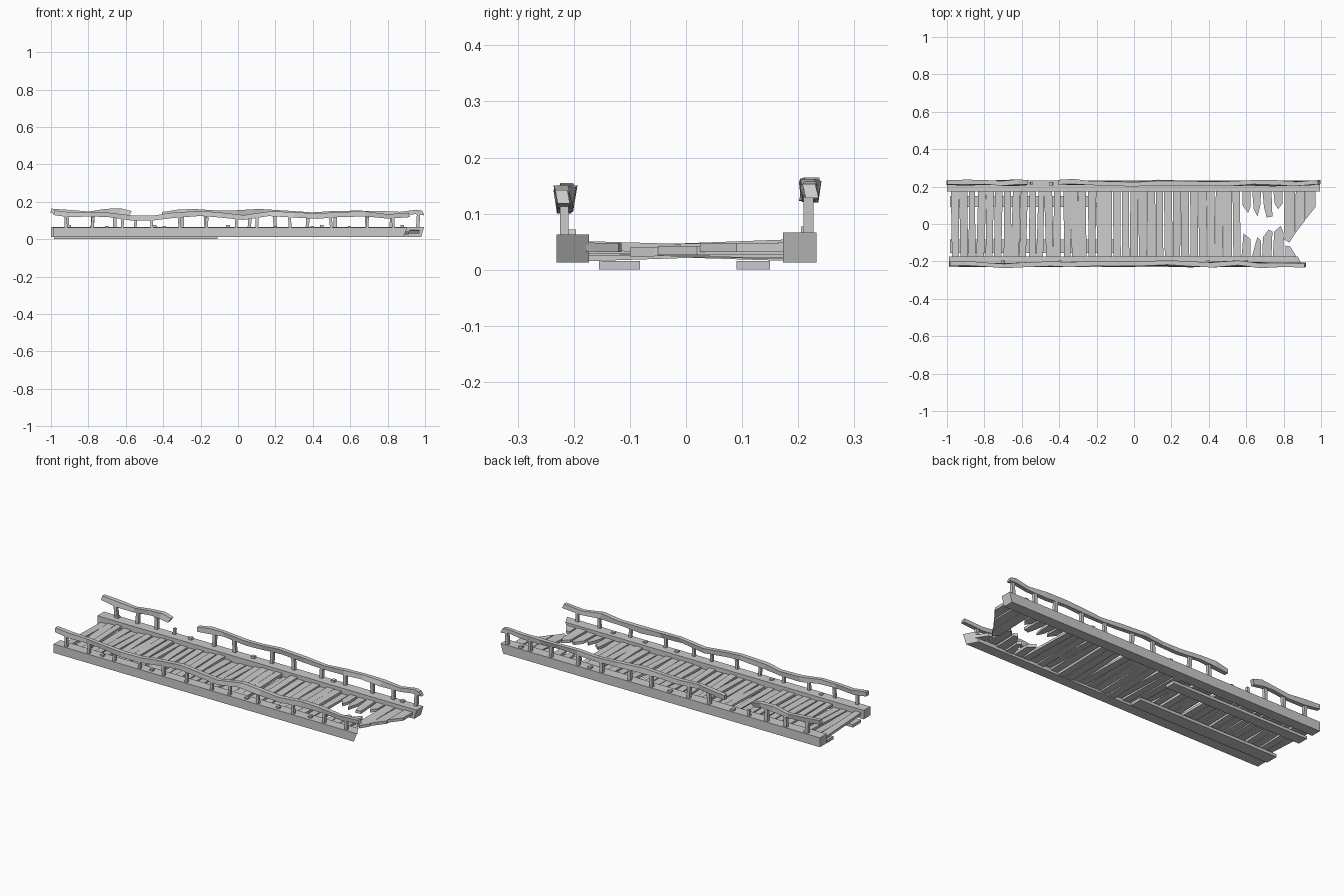
import bpy, bmesh, random
from mathutils import Vector

random.seed(7)


def make(name, bm):
    bmesh.ops.recalc_face_normals(bm, faces=bm.faces)
    me = bpy.data.meshes.new(name)
    bm.to_mesh(me)
    bm.free()
    ob = bpy.data.objects.new(name, me)
    bpy.context.collection.objects.link(ob)
    return ob


def box(bm, x, y, z, skew=0.0):
    """Box from ranges; skew slants the +x end."""
    v = [bm.verts.new((px + (skew if i and k else 0), py, pz))
         for i, px in enumerate(x) for py in y for k, pz in enumerate(z)]
    for f in ((0, 1, 3, 2), (4, 6, 7, 5), (0, 4, 5, 1), (2, 3, 7, 6), (0, 2, 6, 4), (1, 5, 7, 3)):
        bm.faces.new([v[i] for i in f])
    return v


def slab(bm, outline, z, t, tilt=0.0):
    """Plank: an outline seen from above, given thickness and a slope along y."""
    lo = [bm.verts.new((x, y, z + tilt * y - t / 2)) for x, y in outline]
    hi = [bm.verts.new((x, y, z + tilt * y + t / 2)) for x, y in outline]
    bm.faces.new(lo[::-1])
    bm.faces.new(hi)
    n = len(lo)
    for i in range(n):
        j = (i + 1) % n
        bm.faces.new((lo[i], lo[j], hi[j], hi[i]))


def rail(name, path, hw=0.0125, hh=0.0135):
    """Crooked four-sided handrail lofted through the path points."""
    bm = bmesh.new()
    rings = []
    for p in path:
        r = random.uniform(0.85, 1.1)
        s = random.uniform(-0.004, 0.004)
        rings.append([bm.verts.new(Vector(p) + Vector((s * 2 * c, b * hw * r + s * c, c * hh * r)))
                      for b, c in ((-1, -1), (1, -1), (1, 1), (-1, 1))])
    for a, b in zip(rings, rings[1:]):
        for i in range(4):
            j = (i + 1) % 4
            bm.faces.new((a[i], a[j], b[j], b[i]))
    bm.faces.new(rings[0][::-1])
    bm.faces.new(rings[-1])
    return make(name, bm)


# side beams, right ends broken at a slant
bm = bmesh.new()
v = box(bm, (-0.99, 0.885), (-0.231, -0.173), (0.013, 0.063), 0.02)
for q in v[6:]:
    q.co.x -= 0.03
make("front_beam", bm)
bm = bmesh.new()
box(bm, (-1.0, 0.98), (0.173, 0.233), (0.013, 0.066), 0.015)
make("back_beam", bm)

# lengthwise boards under the left half of the deck
for name, y0, y1, x1 in (("front_underboard", -0.155, -0.082, -0.11), ("back_underboard", 0.09, 0.15, -0.13)):
    bm = bmesh.new()
    box(bm, (-0.985, x1), (y0, y1), (0.0, 0.016))
    make(name, bm)

# whole deck planks, uneven and slightly twisted
bm = bmesh.new()
n = 34
pitch = 1.545 / n
for i in range(n):
    x = -0.975 + pitch * (i + 0.5)
    loose = 1.0 if x < -0.1 else 0.55
    a, b = (random.uniform(-0.007, 0.007) * loose for _ in range(2))
    w0, w1 = (pitch / 2 - random.uniform(0, 0.007) * loose for _ in range(2))
    slab(bm, [(x + a - w0, -0.178), (x + a + w0, -0.178), (x + b + w1, 0.178), (x + b - w1, 0.178)],
         random.uniform(0.028, 0.039), random.uniform(0.012, 0.018), random.uniform(-0.04, 0.04))
make("deck_planks", bm)

# snapped planks around the hole and at the right end
B, F = 0.178, -0.178
broken = [
    [(0.58, B), (0.58, 0.10), (0.61, 0.06), (0.622, 0.09), (0.622, B)],
    [(0.632, B), (0.64, 0.08), (0.66, 0.04), (0.675, 0.10), (0.68, B)],
    [(0.687, B), (0.695, 0.09), (0.71, 0.035), (0.74, 0.04), (0.735, B)],
    [(0.745, B), (0.752, 0.11), (0.77, 0.08), (0.795, 0.11), (0.795, B)],
    [(0.575, F), (0.622, F), (0.622, -0.08), (0.585, -0.05)],
    [(0.63, F), (0.68, F), (0.68, -0.09), (0.66, -0.07), (0.645, -0.12)],
    [(0.685, F), (0.735, F), (0.74, -0.04), (0.72, -0.03), (0.69, -0.07)],
    [(0.742, F), (0.80, F), (0.80, -0.05), (0.785, -0.01), (0.75, -0.04)],
    [(0.81, F), (0.87, F), (0.835, -0.12), (0.81, -0.115)],
    [(0.805, B), (0.80, -0.08), (0.83, -0.10), (0.86, -0.055), (0.86, B)],
    [(0.865, B), (0.862, -0.05), (0.915, 0.02), (0.915, B)],
    [(0.918, B), (0.918, 0.025), (0.97, 0.09), (0.97, B)],
]
bm = bmesh.new()
for o in broken:
    slab(bm, o, random.uniform(0.033, 0.042), 0.016, random.uniform(-0.03, 0.03))
make("broken_planks", bm)

# crooked handrails; the back one has a gap
rail("front_rail", [(-0.985, -0.213, 0.142), (-0.9, -0.212, 0.131), (-0.79, -0.218, 0.134), (-0.69, -0.223, 0.13),
                    (-0.57, -0.217, 0.114), (-0.45, -0.215, 0.114), (-0.35, -0.216, 0.128), (-0.2, -0.212, 0.138),
                    (-0.1, -0.215, 0.13), (0.03, -0.213, 0.116), (0.17, -0.209, 0.137), (0.3, -0.216, 0.13),
                    (0.42, -0.217, 0.124), (0.55, -0.211, 0.132), (0.68, -0.22, 0.136), (0.8, -0.218, 0.122),
                    (0.915, -0.22, 0.13)])
rail("back_rail_left", [(-1.0, 0.222, 0.152), (-0.9, 0.221, 0.142), (-0.8, 0.222, 0.136), (-0.7, 0.22, 0.149),
                        (-0.63, 0.221, 0.15), (-0.575, 0.22, 0.138)])
rail("back_rail_right", [(-0.405, 0.224, 0.133), (-0.33, 0.225, 0.143), (-0.24, 0.22, 0.15), (-0.1, 0.216, 0.14),
                         (0, 0.214, 0.143), (0.12, 0.22, 0.148), (0.27, 0.219, 0.139), (0.4, 0.217, 0.132),
                         (0.52, 0.216, 0.138), (0.63, 0.22, 0.141), (0.75, 0.218, 0.137), (0.87, 0.216, 0.135),
                         (0.95, 0.22, 0.146), (0.99, 0.222, 0.14)])


# posts: thin leaning sticks from beam to rail, with a few short stubs left over
def posts(name, xs, y, top, w):
    bm = bmesh.new()
    for x in xs:
        v = box(bm, (x - w, x + w), (y - w, y + w), (0.05, top))
        lean = random.uniform(-0.006, 0.006)
        for q in v[1::2]:
            q.co.x += lean
    make(name, bm)


posts("front_posts", (-0.92, -0.78, -0.62, -0.46, -0.31, -0.17, -0.01, 0.1, 0.28, 0.5, 0.69, 0.83), -0.217, 0.118, 0.0075)
posts("back_posts", (-0.91, -0.78, -0.66, -0.3, -0.17, 0.06, 0.2, 0.37, 0.52, 0.69, 0.82, 0.96), 0.218, 0.132, 0.009)
posts("front_stubs", (-0.7, -0.39, 0.2, 0.4, 0.6), -0.205, 0.072, 0.009)
posts("back_stubs", (-0.9, -0.44, -0.05, 0.45, 0.88), 0.215, 0.077, 0.01)
posts("snapped_post", (-0.55,), 0.218, 0.1, 0.007)
